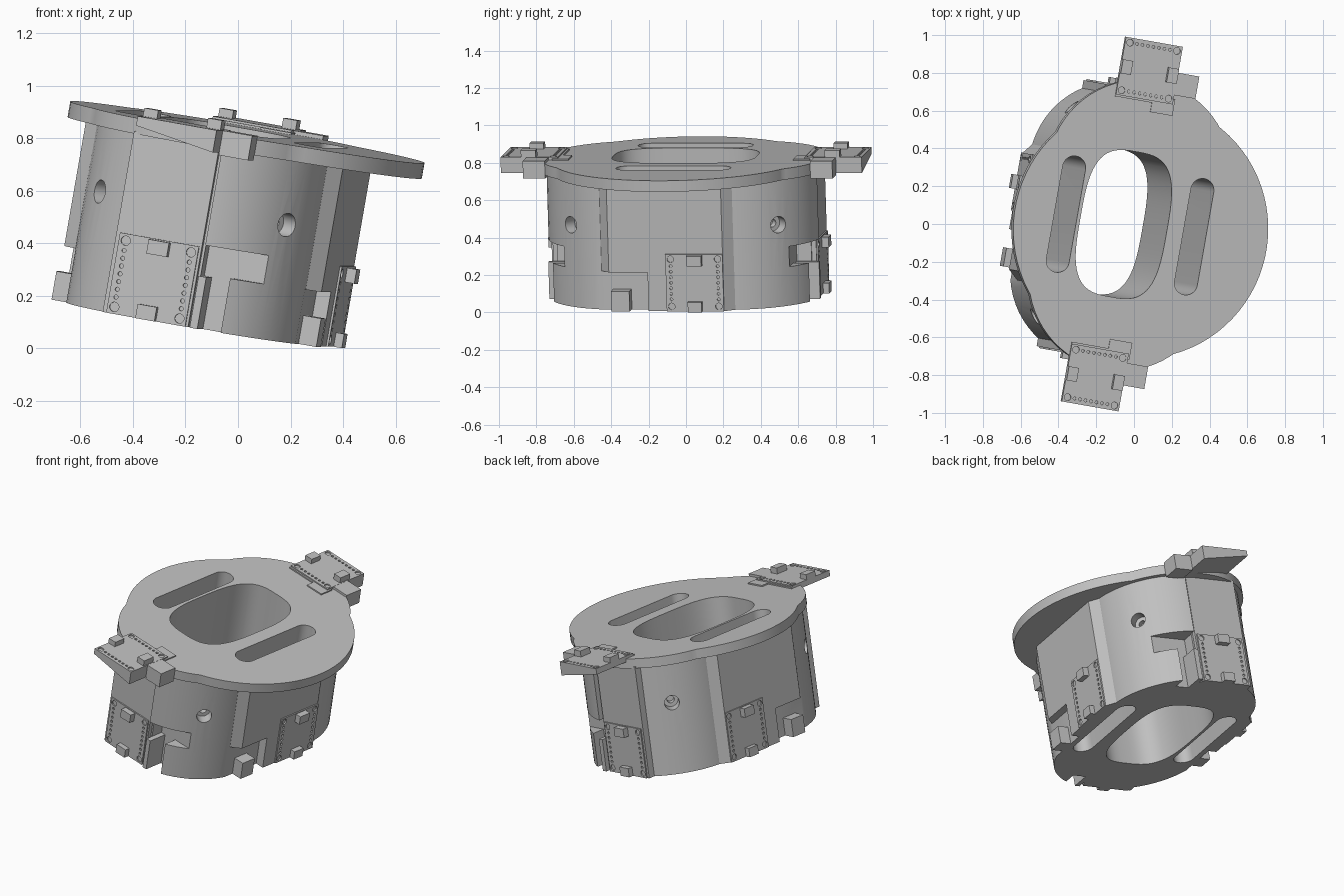
import bpy, bmesh
from math import sin, cos, pi, radians
from mathutils import Matrix, Vector

if "Cube" in bpy.data.objects:
    bpy.data.objects.remove(bpy.data.objects["Cube"])

grey = bpy.data.materials.new("plain grey")
grey.use_nodes = True
grey.diffuse_color = (0.53, 0.53, 0.53, 1)
grey.node_tree.nodes["Principled BSDF"].inputs["Base Color"].default_value = (0.53, 0.53, 0.53, 1)

# the whole ring is turned and leans sideways
TILT = Matrix.Rotation(radians(-10), 4, 'Z') @ Matrix.Rotation(radians(10), 4, 'Y')
parts = []


def make(name, bm):
    bmesh.ops.recalc_face_normals(bm, faces=bm.faces)
    mesh = bpy.data.meshes.new(name)
    bm.to_mesh(mesh)
    bm.free()
    mesh.materials.append(grey)
    ob = bpy.data.objects.new(name, mesh)
    bpy.context.collection.objects.link(ob)
    parts.append(ob)
    return ob


def prism(name, points, z0, z1):
    bm = bmesh.new()
    face = bm.faces.new([bm.verts.new((x, y, z0)) for x, y in points])
    top = bmesh.ops.extrude_face_region(bm, geom=[face])["geom"]
    bmesh.ops.translate(bm, vec=(0, 0, z1 - z0), verts=[v for v in top if isinstance(v, bmesh.types.BMVert)])
    return make(name, bm)


def box(name, x, y, z):
    x, y = sorted(x), sorted(y)
    return prism(name, [(x[0], y[0]), (x[1], y[0]), (x[1], y[1]), (x[0], y[1])], z[0], z[1])


def oval(cx, cy, a, b, power=2, n=64):
    def coord(v, r):
        return r * abs(v) ** (2 / power) * (1 if v >= 0 else -1)
    return [(cx + coord(cos(t), a), cy + coord(sin(t), b)) for t in (2 * pi * (i + 0.5) / n for i in range(n))]


def slot(cx, half, r, n=16):
    arc = [pi * i / n for i in range(n + 1)]
    return ([(cx + r * cos(t), half + r * sin(t)) for t in arc] +
            [(cx - r * cos(t), -half - r * sin(t)) for t in arc])


def combine(target, tool, operation):
    mod = target.modifiers.new("shape", 'BOOLEAN')
    mod.operation, mod.solver, mod.object = operation, 'EXACT', tool
    bpy.context.view_layer.update()
    bpy.context.view_layer.objects.active = target
    bpy.ops.object.modifier_apply(modifier=mod.name)
    parts.remove(tool)
    bpy.data.objects.remove(tool)


def drill(target, place, radius, depth):
    bm = bmesh.new()
    bmesh.ops.create_cone(bm, cap_ends=True, segments=24, radius1=radius, radius2=radius, depth=depth, matrix=place)
    combine(target, make("drill", bm), 'DIFFERENCE')


# body: straight middle with sloped corners and a round lobe at each end
WALL, LOBE, LOBE_Y, FLAT, TOP = 0.505, 0.465, 0.28, 0.715, 0.75
half = [(0.44, -0.4), (WALL, -0.34), (WALL, 0.28), (0.46, 0.335)]
body = prism("body", half + [(-x, y) for x, y in reversed(half)], 0, 0.7)
plate = prism("top_plate", oval(0.06, -0.01, 0.685, 0.685, n=80), TOP - 0.06, TOP)
for s in (-1, 1):
    combine(body, prism("lobe", oval(0, s * LOBE_Y, LOBE, LOBE), 0, 0.7), 'UNION')
    combine(plate, prism("plate_lobe", oval(0, s * LOBE_Y, 0.495, 0.495), TOP - 0.06, TOP), 'UNION')
    # flat mounting face and the groove beside it
    combine(body, box("mount", (-0.25, 0.085), (s * 0.5, s * FLAT), (0, 0.7)), 'UNION')
    combine(body, box("flat_cut", (-0.25, 0.085), (s * FLAT, s * 0.9), (-0.1, 0.9)), 'DIFFERENCE')
    combine(body, box("groove", (0.085, 0.1), (s * 0.69, s * 0.9), (-0.1, 0.9)), 'DIFFERENCE')
    # bent pocket in the lobe: a leg from the floor and an arm above it
    combine(body, box("pocket_leg", (0.095, 0.21), (s * 0.61, s * 0.9), (-0.1, 0.23)), 'DIFFERENCE')
    combine(body, box("pocket_arm", (0.095, 0.4), (s * 0.61, s * 0.9), (0.21, 0.32)), 'DIFFERENCE')
    # square pocket at the foot of the straight wall
    combine(body, box("wall_pocket", (s * 0.45, s * 0.6), (-0.42, -0.13), (-0.1, 0.21)), 'DIFFERENCE')

# large middle opening and the two long slots, through plate and body
for target in (body, plate):
    combine(target, prism("opening", oval(-0.035, 0, 0.235, 0.39, 3.2), -0.1, 0.9), 'DIFFERENCE')
    for s in (-1, 1):
        combine(target, prism("slot", slot(s * 0.35, 0.25, 0.062), -0.1, 0.9), 'DIFFERENCE')

# stepped round holes near the outer shoulders of the lobes
for sx in (-1, 1):
    for sy in (-1, 1):
        out = Vector((1.3 * sx, sy, 0)).normalized()
        turn = out.to_track_quat('Z', 'Y').to_matrix().to_4x4()
        rim = Vector((0, sy * LOBE_Y, 0.445)) + out * LOBE
        drill(body, Matrix.Translation(rim) @ turn, 0.045, 0.14)
        drill(body, Matrix.Translation(rim) @ turn, 0.022, 0.22)

# circuit board with corner holes and pin rows, made once
board = box("circuit_board", (-0.155, 0.155), (-0.155, 0.155), (-0.005, 0.008))
bm = bmesh.new()
for sx in (-1, 1):
    holes = [(sy * 0.128, 0.018) for sy in (-1, 1)] + [(0.03 * i, 0.008) for i in range(-3, 4)]
    for y, r in holes:
        bmesh.ops.create_cone(bm, cap_ends=True, segments=16, radius1=r, radius2=r, depth=0.1,
                              matrix=Matrix.Translation((sx * 0.128, y, 0.01)))
combine(board, make("board_holes", bm), 'DIFFERENCE')
chips = [box("upper_chip", (-0.035, 0.045), (0.095, 0.15), (0, 0.045)),
         box("lower_chip", (-0.035, 0.04), (-0.155, -0.1), (0, 0.04))]
masters = [board] + chips
for ob in masters:
    parts.remove(ob)


def place_board(side, loc, up, out):
    up, out = Vector(up), Vector(out)
    place = Matrix((up.cross(out), up, out)).transposed().to_4x4()
    place.translation = loc
    for master in masters:
        ob = bpy.data.objects.new(side + "_" + master.name, master.data)
        bpy.context.collection.objects.link(ob)
        ob.matrix_world = place
        parts.append(ob)


for s, end in ((-1, "front"), (1, "back")):
    # upright board and connector on the lobe
    place_board(end, (-0.08, s * FLAT, 0.155), (0, 0, 1), (0, s, 0))
    box(end + "_connector", (0.095, 0.125), (s * 0.6, s * 0.735), (0, 0.2))
    # flat board on a wedge-shaped ledge beside the plate
    ledge = prism(end + "_ledge", [(-0.2, 0.73), (0.11, 0.68), (0.11, 0.758), (-0.2, 0.758)], -s * 0.66, -s * 0.98)
    ledge.data.transform(Matrix.Rotation(pi / 2, 4, 'X'))
    box(end + "_ledge_tab", (0.0, 0.12), (s * 0.61, s * 0.7), (0.68, 0.758))
    box(end + "_ledge_connector", (0.11, 0.225), (s * 0.72, s * 0.84), (0.67, 0.765))
    place_board(end + "_top", (-0.045, s * 0.825, 0.758), (1, 0, 0), (0, 0, 1))

for s, side in ((-1, "right"), (1, "left")):
    # board and connector on the straight wall
    place_board(side, (s * WALL, 0.125, 0.155), (0, 0, 1), (s, 0, 0))
    box(side + "_connector", (s * 0.44, s * 0.52), (-0.33, -0.23), (0, 0.11))

for ob in masters:
    bpy.data.objects.remove(ob)

# smooth the curved walls, keeping edges sharp
bpy.ops.object.select_all(action='DESELECT')
for ob in (body, plate):
    ob.select_set(True)
    bpy.context.view_layer.objects.active = ob
bpy.ops.object.shade_smooth_by_angle(angle=radians(25))

# lean the whole assembly, then stand it on the floor and centre it
corners = []
for ob in parts:
    ob.matrix_world = TILT @ ob.matrix_basis
    corners += [ob.matrix_basis @ v.co for v in ob.data.vertices]
low = [min(c[i] for c in corners) for i in range(3)]
high = [max(c[i] for c in corners) for i in range(3)]
shift = Matrix.Translation((-(low[0] + high[0]) / 2, -(low[1] + high[1]) / 2, -low[2]))
for ob in parts:
    ob.matrix_world = shift @ ob.matrix_basis
